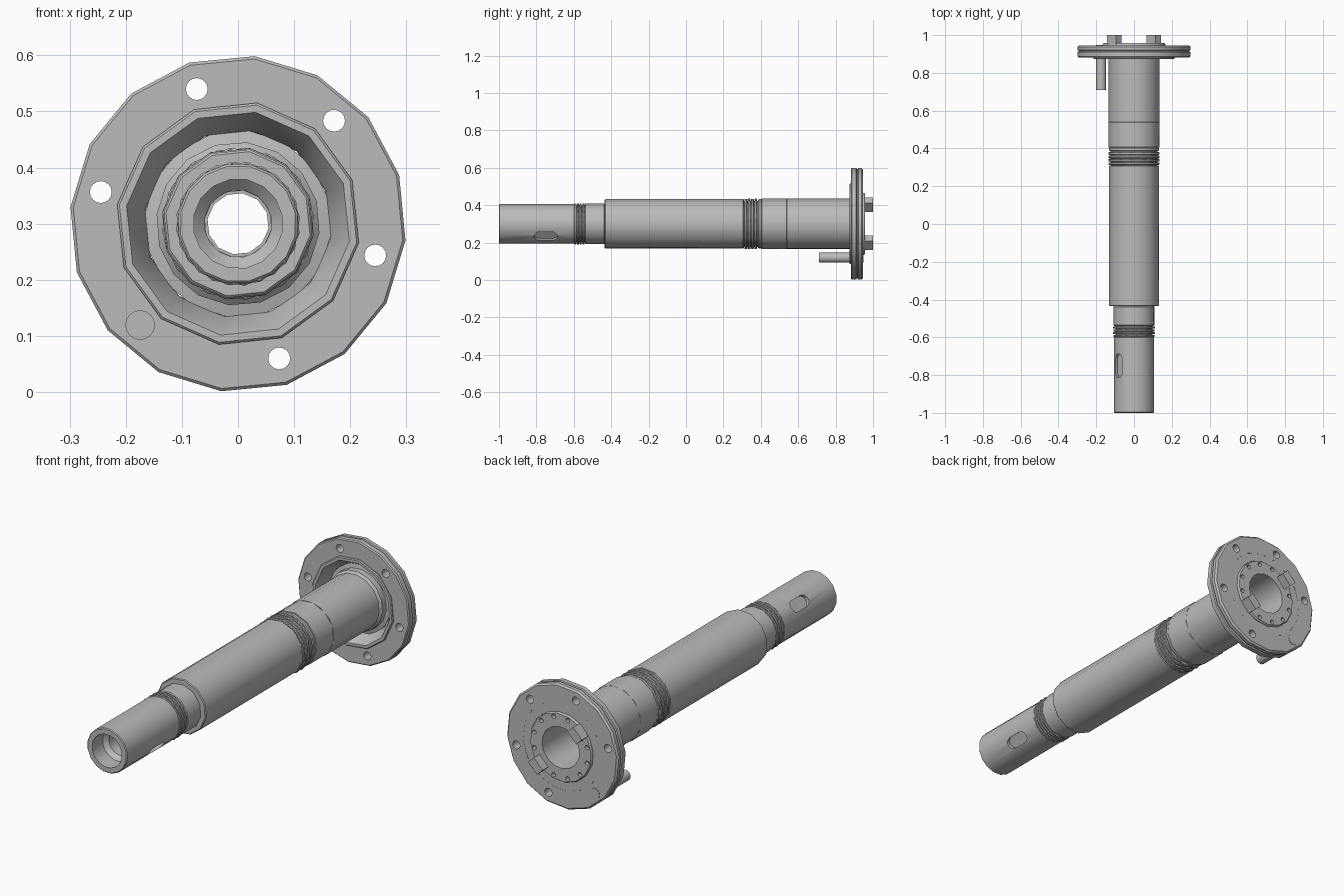
import bpy, bmesh
from math import cos, sin, pi, radians
from mathutils import Matrix, Vector

if "Cube" in bpy.data.objects:
    bpy.data.objects.remove(bpy.data.objects["Cube"])

AXIS_Z = 0.30
steel = bpy.data.materials.new("steel grey")
steel.use_nodes = True
GREY = (0.5, 0.5, 0.5, 1)
steel.diffuse_color = GREY
steel.node_tree.nodes["Principled BSDF"].inputs["Base Color"].default_value = GREY


def finish(name, bm):
    bmesh.ops.recalc_face_normals(bm, faces=bm.faces)
    mesh = bpy.data.meshes.new(name)
    bm.to_mesh(mesh)
    bm.free()
    mesh.materials.append(steel)
    obj = bpy.data.objects.new(name, mesh)
    bpy.context.collection.objects.link(obj)
    return obj


def lathe(name, profile, sides=12, phase=21):
    """Turn a closed (radius, y) outline around the long axis."""
    bm = bmesh.new()
    rings = []
    for i in range(sides):
        a = radians(phase) + 2 * pi * i / sides
        rings.append([bm.verts.new((r * cos(a), y, AXIS_Z + r * sin(a))) for r, y in profile])
    n = len(profile)
    for i in range(sides):
        p, q = rings[i], rings[(i + 1) % sides]
        for j in range(n):
            k = (j + 1) % n
            bm.faces.new((p[j], p[k], q[k], q[j]))
    return finish(name, bm)


def tube(name, outer, inner, y0, y1, sides=12, phase=21, chamfer=0.004):
    c = chamfer
    return lathe(name, [(inner, y0), (outer - c, y0), (outer, y0 + c),
                        (outer, y1 - c), (outer - c, y1), (inner, y1)], sides, phase)


def polar(radius, degrees, y):
    a = radians(degrees)
    return Vector((radius * cos(a), y, AXIS_Z + radius * sin(a)))


def rods(name, places, y0, y1, radius, sides=16):
    """Rods along y at (radius, angle) places."""
    bm = bmesh.new()
    for r, a in places:
        m = Matrix.Translation(polar(r, a, (y0 + y1) / 2)) @ Matrix.Rotation(pi / 2, 4, 'X')
        bmesh.ops.create_cone(bm, cap_ends=True, segments=sides, radius1=radius,
                              radius2=radius, depth=y1 - y0, matrix=m)
    return finish(name, bm)


def cut(obj, cutter):
    cutter.hide_render = True
    mod = obj.modifiers.new("cut", 'BOOLEAN')
    mod.operation, mod.solver, mod.object = 'DIFFERENCE', 'EXACT', cutter
    bpy.context.view_layer.objects.active = obj
    bpy.ops.object.modifier_apply(modifier=mod.name)
    bpy.data.objects.remove(cutter)


# Front tube with two opposed rounded keyways
tip = lathe("front_tube", [(0.08, -1), (0.104, -1), (0.108, -0.996), (0.108, -0.6),
                           (0.1, -0.598), (0.1, -0.54), (0.06, -0.54), (0.06, -0.9),
                           (0.08, -0.92)], 16, 11)
bm = bmesh.new()
for angle in (141, -39):
    place = Matrix.Translation((0, -0.75, AXIS_Z)) @ Matrix.Rotation(-radians(angle), 4, 'Y')
    outline = []
    for i in range(14):
        half = i // 7
        a = pi * (i % 7) / 6 + pi * half
        outline.append((0.028 * cos(a), 0.028 * sin(a) + (0.035 if half == 0 else -0.035)))
    loops = [[bm.verts.new(place @ Vector((r, v, u))) for u, v in outline] for r in (0.09, 0.13)]
    bm.faces.new(loops[0])
    bm.faces.new(loops[1])
    for i in range(14):
        k = (i + 1) % 14
        bm.faces.new((loops[0][i], loops[0][k], loops[1][k], loops[1][i]))
cut(tip, finish("keyway_cutter", bm))

# Stepped shaft sections
tube("front_collar", 0.11, 0.06, -0.54, -0.435)
tube("main_body", 0.134, 0.055, -0.435, 0.31)
tube("seal_groove_core", 0.125, 0.06, 0.31, 0.41)
tube("rear_collar", 0.1365, 0.1, 0.405, 0.54, chamfer=0.002)

# Seal rings, each turned half a side from the last
for label, start, radius, inner, step in (("front", -0.598, 0.111, 0.09, 0.0145),
                                          ("rear", 0.312, 0.136, 0.11, 0.018)):
    for i in range(4):
        tube(f"{label}_seal_ring_{i + 1}", radius, inner, start + i * step,
             start + (i + 0.8) * step, 12, 21 + 15 * (i % 2), 0.003)
tube("rear_seal_shoulder", 0.134, 0.11, 0.386, 0.406)

# Rear tube with its hub disc
hub = lathe("rear_tube_and_hub", [(0.1, 0.54), (0.1355, 0.54), (0.1355, 0.885), (0.146, 0.895),
                                  (0.146, 0.925), (0.167, 0.93), (0.167, 0.951),
                                  (0.163, 0.957), (0.1, 0.957)], 16, 16)
cut(hub, rods("hub_hole_cutter", [(0.146, 30 * i + 15) for i in range(12) if i not in (4, 10)],
              0.938, 0.98, 0.0105, 12))

# Flange: outer ring, raised front lip and funnel recess
flange = lathe("flange", [(0.21, 0.882), (0.295, 0.882), (0.3, 0.887), (0.3, 0.91),
                          (0.294, 0.913), (0.294, 0.918), (0.3, 0.921), (0.3, 0.938),
                          (0.292, 0.946), (0.21, 0.946)], 16, 84.3)
cut(flange, rods("flange_hole_cutter", [(0.251, 47 + 60 * i) for i in range(6) if i != 3],
                 0.85, 0.98, 0.0195))
lathe("flange_funnel", [(0.201, 0.873), (0.214, 0.873), (0.218, 0.877), (0.218, 0.885),
                        (0.215, 0.9455), (0.166, 0.9455), (0.168, 0.93)])

# Locating pin
rods("locating_pin", [(0.251, 226)], 0.71, 0.948, 0.0265)

# Two opposed drive lugs on the hub
bm = bmesh.new()
for angle in (136, -44):
    m = (Matrix.Translation(polar(0.146, angle, 0.976))
         @ Matrix.Rotation(-radians(angle), 4, 'Y') @ Matrix.Diagonal((0.042, 0.048, 0.068, 1)))
    bmesh.ops.create_cube(bm, size=1, matrix=m)
finish("drive_lugs", bm)

# Smooth round walls, crisp edges
bpy.ops.object.select_all(action='DESELECT')
for obj in bpy.context.collection.objects:
    if obj.type == 'MESH' and steel.name in obj.data.materials:
        obj.select_set(True)
        bpy.context.view_layer.objects.active = obj
bpy.ops.object.shade_smooth_by_angle(angle=radians(32))
